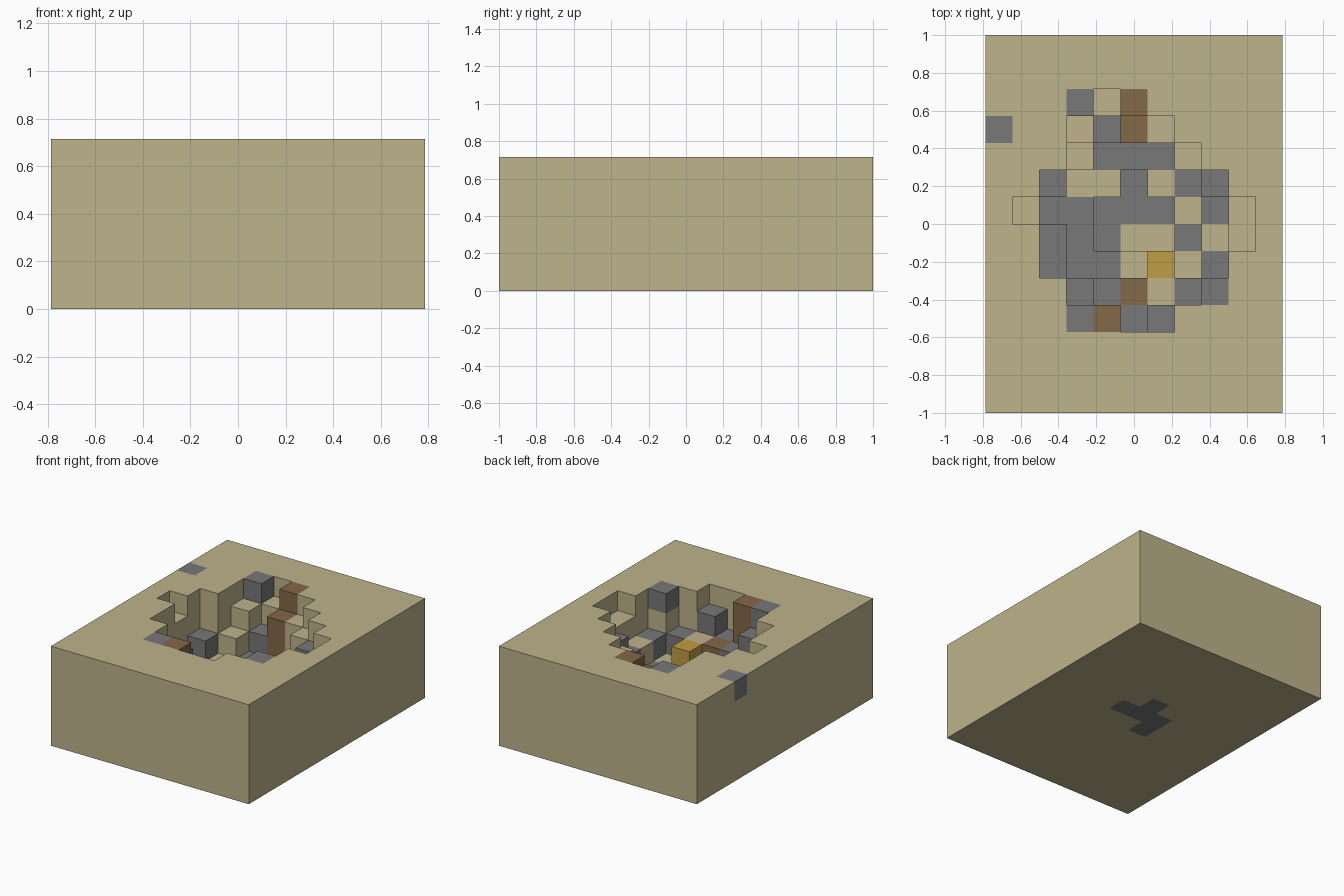
import bpy, bmesh
from mathutils import Vector

cube = bpy.data.objects.get("Cube")
if cube:
    bpy.data.objects.remove(cube, do_unlink=True)

CELL = 1 / 7
NX, NY, NZ = 11, 14, 5
TOP_ROW = 11          # row index of the first line of the maps below

# Pit height in blocks, back row first (all other columns are full height)
HEIGHTS = """
55554555555
55543445555
55532224555
55322122455
54221112345
55321112345
55322232355
55543333555
55555345555
""".split()

# Block colour at the top of each column: s stone, b wood, g gold, . earth
COLOURS = """
...s.b.....
s...sb.....
....sss....
..s..s.ss..
..sssss.s..
..sss..s...
..sss.g.s..
...ssb.ss..
...sbss....
""".split()


def make_material(name, rgb):
    mat = bpy.data.materials.new(name)
    mat.use_nodes = True
    colour = (*rgb, 1)
    mat.diffuse_color = colour
    mat.node_tree.nodes["Principled BSDF"].inputs["Base Color"].default_value = colour
    return mat


KEYS = ".sbg"
materials = [
    make_material("earth_tan", (0.515, 0.451, 0.258)),
    make_material("stone_grey", (0.188, 0.188, 0.19)),
    make_material("wood_brown", (0.227, 0.138, 0.065)),
    make_material("gold_yellow", (0.527, 0.337, 0.058)),
]


def lookup(table, i, j, default):
    row = TOP_ROW - j
    return table[row][i] if 0 <= row < len(table) else default


def height(i, j):
    if not (0 <= i < NX and 0 <= j < NY):
        return 0
    return int(lookup(HEIGHTS, i, j, NZ))


def block_material(i, j, k):
    key = lookup(COLOURS, i, j, ".")
    depth = 2 if key == "b" else 1      # wood posts run two blocks down
    return KEYS.index(key) if k >= height(i, j) - depth else 0


# Block terrain: every exposed block side becomes one square face
bm = bmesh.new()
corner_cache = {}


def corner(p):
    key = tuple(round(c) for c in p)
    if key not in corner_cache:
        x, y, z = key
        corner_cache[key] = bm.verts.new(
            ((x - NX / 2) * CELL, (y - NY / 2) * CELL, z * CELL))
    return corner_cache[key]


def add_side(i, j, k, normal):
    n = Vector(normal)
    u = Vector((n.y, n.z, n.x))
    v = n.cross(u)
    middle = Vector((i, j, k)) + Vector((0.5, 0.5, 0.5)) + n / 2
    ring = [middle + (u * a + v * b) / 2
            for a, b in ((-1, -1), (1, -1), (1, 1), (-1, 1))]
    face = bm.faces.new([corner(p) for p in ring])
    face.material_index = block_material(i, j, k)


SIDES = ((1, 0, 0), (-1, 0, 0), (0, 1, 0), (0, -1, 0), (0, 0, 1), (0, 0, -1))
for i in range(NX):
    for j in range(NY):
        for k in range(height(i, j)):
            for side in SIDES:
                di, dj, dk = side
                if not 0 <= k + dk < height(i + di, j + dj):
                    add_side(i, j, k, side)

mesh = bpy.data.meshes.new("pit_ground")
bm.to_mesh(mesh)
bm.free()
for mat in materials:
    mesh.materials.append(mat)
ground = bpy.data.objects.new("pit_ground", mesh)
bpy.context.collection.objects.link(ground)
